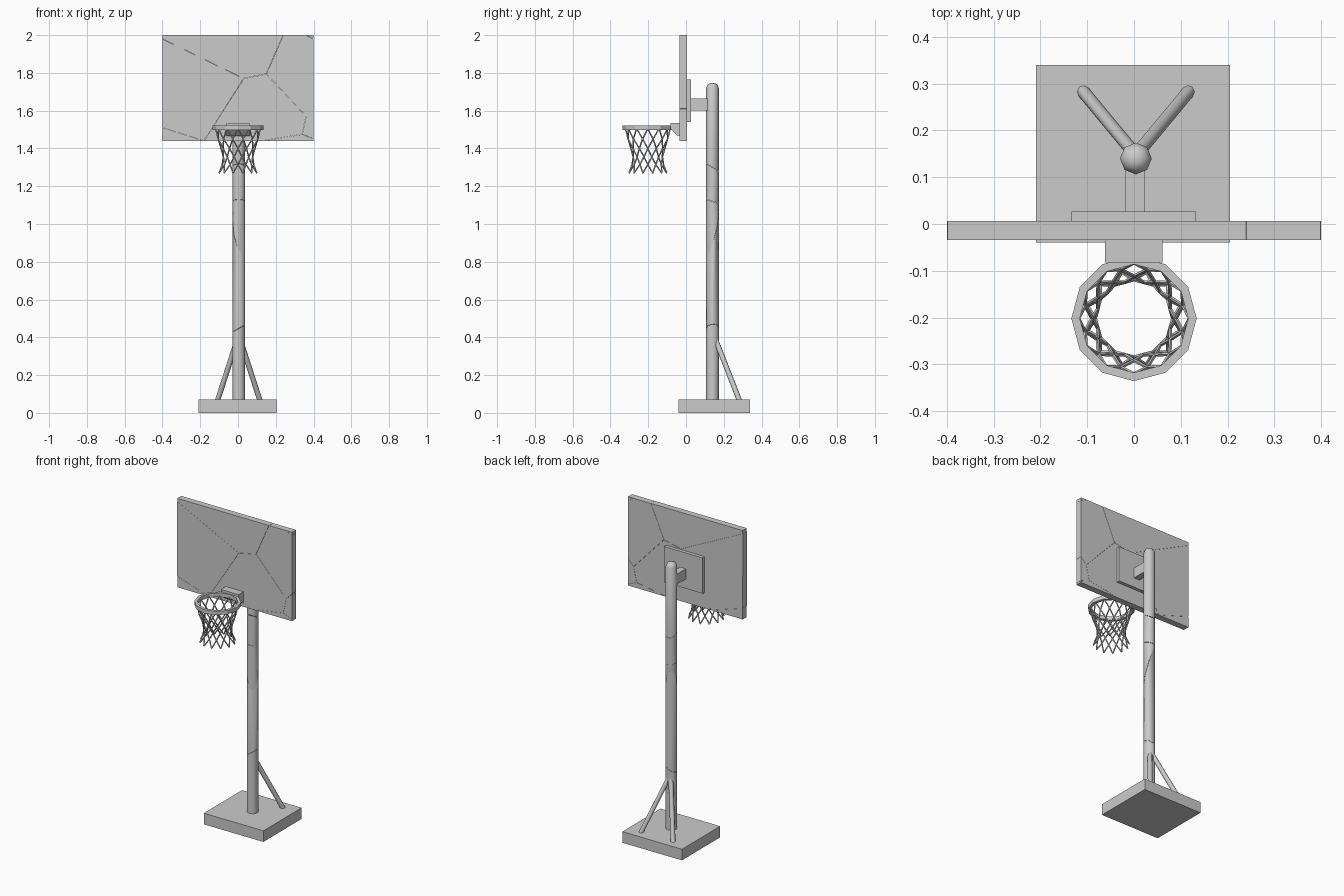
import bpy, bmesh, math
from mathutils import Vector

cube = bpy.data.objects.get("Cube")
if cube:
    bpy.data.objects.remove(cube)

GREY = (0.6, 0.6, 0.6, 1)
grey = bpy.data.materials.new("plain grey")
grey.use_nodes = True
grey.diffuse_color = GREY
grey.node_tree.nodes["Principled BSDF"].inputs["Base Color"].default_value = GREY


def finish(bm, name, smooth=0):
    bmesh.ops.recalc_face_normals(bm, faces=bm.faces)
    mesh = bpy.data.meshes.new(name)
    bm.to_mesh(mesh)
    bm.free()
    mesh.materials.append(grey)
    ob = bpy.data.objects.new(name, mesh)
    bpy.context.collection.objects.link(ob)
    if smooth:
        bpy.ops.object.select_all(action='DESELECT')
        ob.select_set(True)
        bpy.context.view_layer.objects.active = ob
        bpy.ops.object.shade_smooth_by_angle(angle=math.radians(smooth))
    return ob


def prism(bm, points, move):
    """Extrude a flat outline along a vector."""
    face = bm.faces.new([bm.verts.new(p) for p in points])
    out = bmesh.ops.extrude_face_region(bm, geom=[face])
    verts = [g for g in out["geom"] if isinstance(g, bmesh.types.BMVert)]
    bmesh.ops.translate(bm, verts=verts, vec=move)


def box(name, x0, x1, y0, y1, z0, z1):
    bm = bmesh.new()
    prism(bm, [(x0, y0, z0), (x1, y0, z0), (x1, y1, z0), (x0, y1, z0)], (0, 0, z1 - z0))
    return finish(bm, name)


def rod(bm, a, b, radius, sides):
    a, b = Vector(a), Vector(b)
    rot = (b - a).to_track_quat('Z', 'Y').to_matrix().to_4x4()
    rot.translation = (a + b) / 2
    bmesh.ops.create_cone(bm, cap_ends=True, segments=sides, radius1=radius,
                          radius2=radius, depth=(b - a).length, matrix=rot)


def lathe(bm, profile, sides, cx, cy, closed=False):
    """Spin (radius, height) points around a vertical axis."""
    rings = []
    for r, z in profile:
        rings.append([bm.verts.new((cx + r * math.cos(math.tau * i / sides),
                                    cy + r * math.sin(math.tau * i / sides), z))
                      for i in range(sides)])
    pairs = list(zip(rings, rings[1:] + rings[:1])) if closed else list(zip(rings, rings[1:]))
    for low, high in pairs:
        for i in range(sides):
            j = (i + 1) % sides
            bm.faces.new((low[i], low[j], high[j], high[i]))
    if not closed:
        bm.faces.new(rings[0])
        bm.faces.new(rings[-1])


# Base slab
box("base", -0.21, 0.205, -0.04, 0.34, 0, 0.07)

# Pole, broken into slanted pieces
PX, PY = 0.004, 0.14
cuts = [((0.6, 0.1, 0), 0.45), ((-2, 3, 0), 0.96), ((0, -0.3, 0), 1.12), ((0, -0.6, 0), 1.30)]
planes = [(Vector((PX, PY, z)), Vector((-s[0], -s[1], 1)).normalized()) for s, z in cuts]
for k in range(len(planes) + 1):
    bm = bmesh.new()
    lathe(bm, [(0.034, 0.06), (0.034, 1.72), (0.024, 1.741), (0.008, 1.746)], 8, PX, PY)
    for idx, side in ((k - 1, 1), (k, -1)):
        if 0 <= idx < len(planes):
            co, no = planes[idx]
            cut = bmesh.ops.bisect_plane(
                bm, geom=bm.verts[:] + bm.edges[:] + bm.faces[:],
                plane_co=co + no * side * 0.0007, plane_no=no,
                clear_inner=side > 0, clear_outer=side < 0)
            rim = [e for e in cut["geom_cut"] if isinstance(e, bmesh.types.BMEdge)]
            bmesh.ops.holes_fill(bm, edges=rim)
    finish(bm, f"pole_piece_{k + 1}", 50)

# Two rear braces
for side, name in ((-1, "right_brace"), (1, "left_brace")):
    bm = bmesh.new()
    rod(bm, (PX + side * 0.114, 0.285, 0.06), (PX + side * 0.004, 0.152, 0.40), 0.014, 8)
    finish(bm, name, 50)

# Mounting arm and back plate
box("mount_arm", -0.018, 0.023, 0.025, 0.13, 1.60, 1.665)
box("mount_plate", -0.134, 0.133, 0.004, 0.027, 1.54, 1.765)

# Backboard, cracked into flat shards
L, R, B, T = -0.4, 0.4, 1.44, 2.0
left_top, hub, knee, top_mid = (L, 1.98), (0.03, 1.77), (0.15, 1.795), (0.24, T)
low_left, left_low = (-0.18, B), (L, 1.51)
fork, spur, low_mid = (0.36, 1.57), (0.34, 1.475), (0.13, B)
top_right, right_top, right_mid, right_low = (0.36, T), (R, 1.98), (R, 1.61), (R, 1.45)
shards = [
    [left_top, (L, T), top_mid, knee, hub],
    [left_top, hub, low_left, left_low],
    [left_low, low_left, (L, B)],
    [hub, knee, fork, spur, low_mid, low_left],
    [knee, top_mid, top_right, right_top, right_mid, fork],
    [top_right, (R, T), right_top],
    [fork, right_mid, right_low, spur],
    [spur, right_low, (R, B), low_mid],
]
for k, shard in enumerate(shards):
    pts = [Vector((x, -0.034, z)) for x, z in shard]
    mid = sum(pts, Vector()) / len(pts)
    bm = bmesh.new()
    prism(bm, [p + (mid - p).normalized() * 0.0007 for p in pts], (0, 0.04, 0))
    finish(bm, f"backboard_shard_{k + 1}")

# Wedge bracket that carries the rim
bm = bmesh.new()
prism(bm, [(-0.062, y, z) for y, z in
           ((-0.082, 1.535), (-0.033, 1.535), (-0.033, 1.465), (-0.05, 1.47), (-0.082, 1.505))],
      (0.123, 0, 0))
finish(bm, "rim_bracket")

# Rim
RY = -0.202
bm = bmesh.new()
lathe(bm, [(0.134, 1.497), (0.134, 1.521), (0.116, 1.521), (0.116, 1.497)], 12, 0, RY, True)
finish(bm, "rim")

# Net of crossing cords
rows = [(0.119, 1.505), (0.108, 1.45), (0.09, 1.40), (0.08, 1.355), (0.083, 1.315), (0.103, 1.27)]
CORDS = 12


def knot(row, step):
    r, z = rows[row]
    a = math.tau * step / CORDS
    return (r * math.cos(a), RY + r * math.sin(a), z)


bm = bmesh.new()
for i in range(CORDS):
    for turn in (-0.5, 0.5):
        for row in range(len(rows) - 1):
            rod(bm, knot(row, i + turn * row), knot(row + 1, i + turn * (row + 1)), 0.004, 5)
finish(bm, "net")
